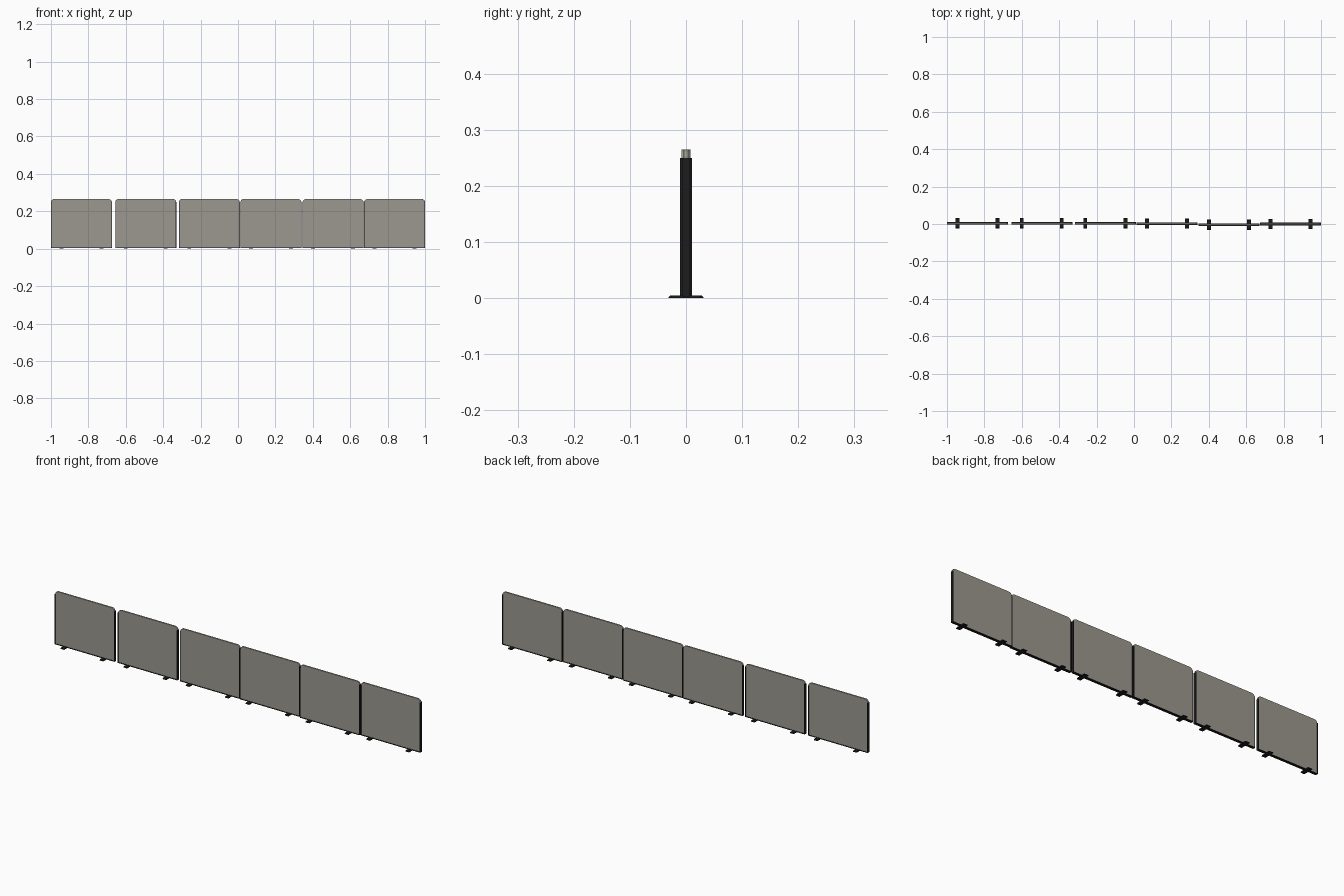
import bpy, bmesh, math

if "Cube" in bpy.data.objects:
    bpy.data.objects.remove(bpy.data.objects["Cube"])

def mat(name, c):
    m = bpy.data.materials.new(name)
    m.diffuse_color = (*c, 1)
    m.use_nodes = True
    m.node_tree.nodes["Principled BSDF"].inputs["Base Color"].default_value = m.diffuse_color
    return m

FABRIC = mat("warm_grey_fabric", (0.33, 0.318, 0.275))
BLACK = mat("black_trim", (0.012, 0.012, 0.012))

def prism(name, pts, to3d, depth, material, bevel=0):
    """Extrude a 2D outline symmetrically about its plane."""
    bm = bmesh.new()
    a = [bm.verts.new(to3d(u, v, -depth / 2)) for u, v in pts]
    b = [bm.verts.new(to3d(u, v, depth / 2)) for u, v in pts]
    n = len(pts)
    bm.faces.new(a)
    bm.faces.new(b[::-1])
    for i in range(n):
        bm.faces.new((a[i], b[i], b[(i + 1) % n], a[(i + 1) % n]))
    bmesh.ops.recalc_face_normals(bm, faces=bm.faces)
    me = bpy.data.meshes.new(name)
    bm.to_mesh(me)
    bm.free()
    me.materials.append(material)
    ob = bpy.data.objects.new(name, me)
    bpy.context.collection.objects.link(ob)
    if bevel:
        md = ob.modifiers.new("soft_edge", 'BEVEL')
        md.width, md.segments = bevel, 2
        md.limit_method, md.angle_limit = 'ANGLE', math.radians(50)
    return ob

HW, TOP, R = 0.163, 0.265, 0.016   # half width, height, corner radius
Z0, T = 0.003, 0.0134              # underside of frame, frame thickness

# (centre x, centre y) of each screen
screens = [(-0.837, 0.004), (-0.493, 0.004), (-0.153, 0.004),
           (0.176, 0.002), (0.508, -0.004), (0.837, 0.0)]

def arc(cx, start):
    return [(cx + R * math.cos(math.radians(start + i * 15)),
             TOP - R + R * math.sin(math.radians(start + i * 15))) for i in range(7)]

for k, (x, y) in enumerate(screens, 1):
    xz = lambda u, v, d: (x + u, y + d, v)
    yz = lambda u, v, d: (x + d, y + u, v)

    # upholstered board with rounded top corners
    w = HW - 0.0005
    board = [(-w, Z0 + 0.001), (w, Z0 + 0.001)] + arc(w - R, 0) + arc(-w + R, 90)
    prism(f"screen_board_{k}", board, xz, 0.0085, FABRIC, 0.001)

    # black U-shaped edge channel: two sides and the bottom
    e, zt = 0.003, TOP - R + 0.001
    channel = [(-HW, Z0), (HW, Z0), (HW, zt), (HW - e, zt),
               (HW - e, Z0 + e), (-HW + e, Z0 + e), (-HW + e, zt), (-HW, zt)]
    prism(f"edge_channel_{k}", channel, xz, T, BLACK)

    # low feet with sloped ends
    for s in (-1, 1):
        foot = prism(f"foot_{k}_{'left' if s < 0 else 'right'}",
                     [(-0.027, 0), (0.027, 0), (0.027, 0.002), (0.023, 0.005),
                      (-0.023, 0.005), (-0.027, 0.002)], yz, 0.02, BLACK)
        foot.location.x = s * 0.107
